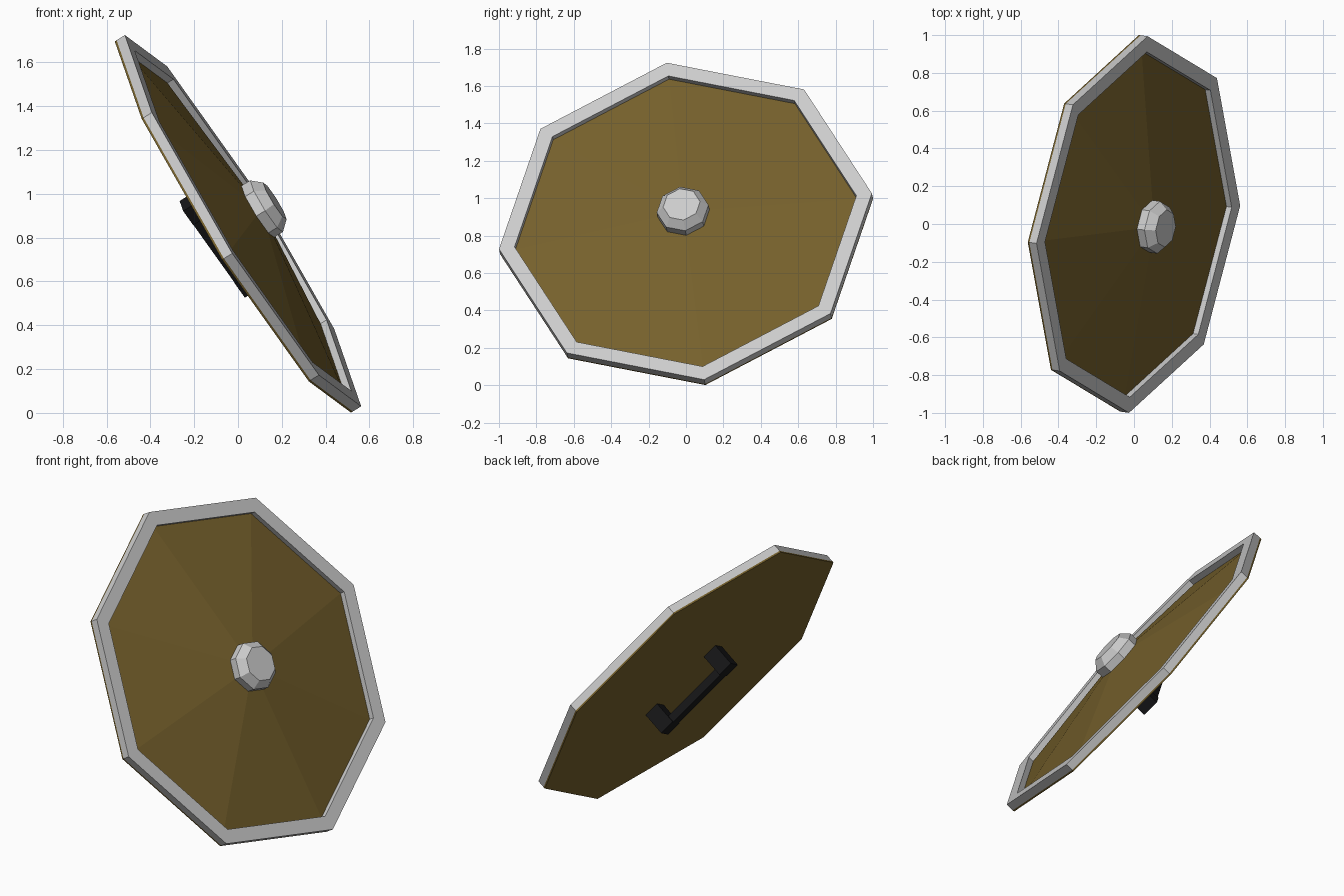
import bpy, bmesh, math
from mathutils import Matrix, Vector

if "Cube" in bpy.data.objects:
    bpy.data.objects.remove(bpy.data.objects["Cube"])

# Tilted shield frame: local x and y lie in the shield plane, z points out of the front
n = Vector((0.844, -0.12, 0.523)).normalized()
u = Vector((-0.535, -0.099, 0.84))
u = (u - n * u.dot(n)).normalized()
v = n.cross(u)
FRAME = Matrix.Translation((0.023, -0.003, 0.877)) @ Matrix((u, v, n)).transposed().to_4x4()
SIDES = 8


def material(name, rgb):
    m = bpy.data.materials.new(name)
    m.diffuse_color = (*rgb, 1)
    m.use_nodes = True
    m.node_tree.nodes["Principled BSDF"].inputs["Base Color"].default_value = m.diffuse_color
    return m


def finish(name, bm, mat=None):
    bmesh.ops.remove_doubles(bm, verts=bm.verts, dist=1e-5)
    bmesh.ops.recalc_face_normals(bm, faces=bm.faces)
    bm.transform(FRAME)
    me = bpy.data.meshes.new(name)
    bm.to_mesh(me)
    bm.free()
    ob = bpy.data.objects.new(name, me)
    bpy.context.collection.objects.link(ob)
    if mat:
        me.materials.append(mat)
    return ob


def lathe(name, profile, mat=None, closed=False):
    """Spin a (radius, height) profile into an eight-sided solid."""
    bm = bmesh.new()
    rings = []
    for r, z in profile:
        if r == 0:
            rings.append([bm.verts.new((0, 0, z))] * SIDES)
        else:
            rings.append([bm.verts.new((r * math.cos(math.tau * k / SIDES),
                                        r * math.sin(math.tau * k / SIDES), z))
                          for k in range(SIDES)])
    pairs = list(zip(rings, rings[1:] + rings[:1]))
    for a, b in pairs if closed else pairs[:-1]:
        for k in range(SIDES):
            j = (k + 1) % SIDES
            bm.faces.new(list(dict.fromkeys((a[k], a[j], b[j], b[k]))))
    return finish(name, bm, mat)


def box(bm, centre, size):
    spin = Matrix.Rotation(math.radians(22.5), 4, 'Z')
    bmesh.ops.create_cube(bm, size=1, matrix=spin @ Matrix.Translation(centre)
                          @ Matrix.Diagonal((*size, 1)))


wood = material("olive_wood", (0.18, 0.118, 0.025))
black = material("black_grip", (0.008, 0.008, 0.009))

# Board: shallow cone in front, flat back
lathe("board", [(0, 0.10), (1.009, -0.045), (1.009, -0.055), (0, -0.055)], wood)

# Raised metal rim
lathe("rim", [(1.009, 0), (0.925, 0), (0.925, -0.045), (1.009, -0.045)], closed=True)

# Central boss
lathe("boss", [(0, 0.06), (0.14, 0.06), (0.14, 0.127), (0.10, 0.172), (0, 0.172)])

# Bracket handle on the back: two posts and a bar
bm = bmesh.new()
for s in (-1, 1):
    box(bm, (-0.042 + s * 0.23, 0, -0.122), (0.09, 0.10, 0.14))
box(bm, (-0.042, 0, -0.17), (0.38, 0.08, 0.044))
finish("handle", bm, black)
